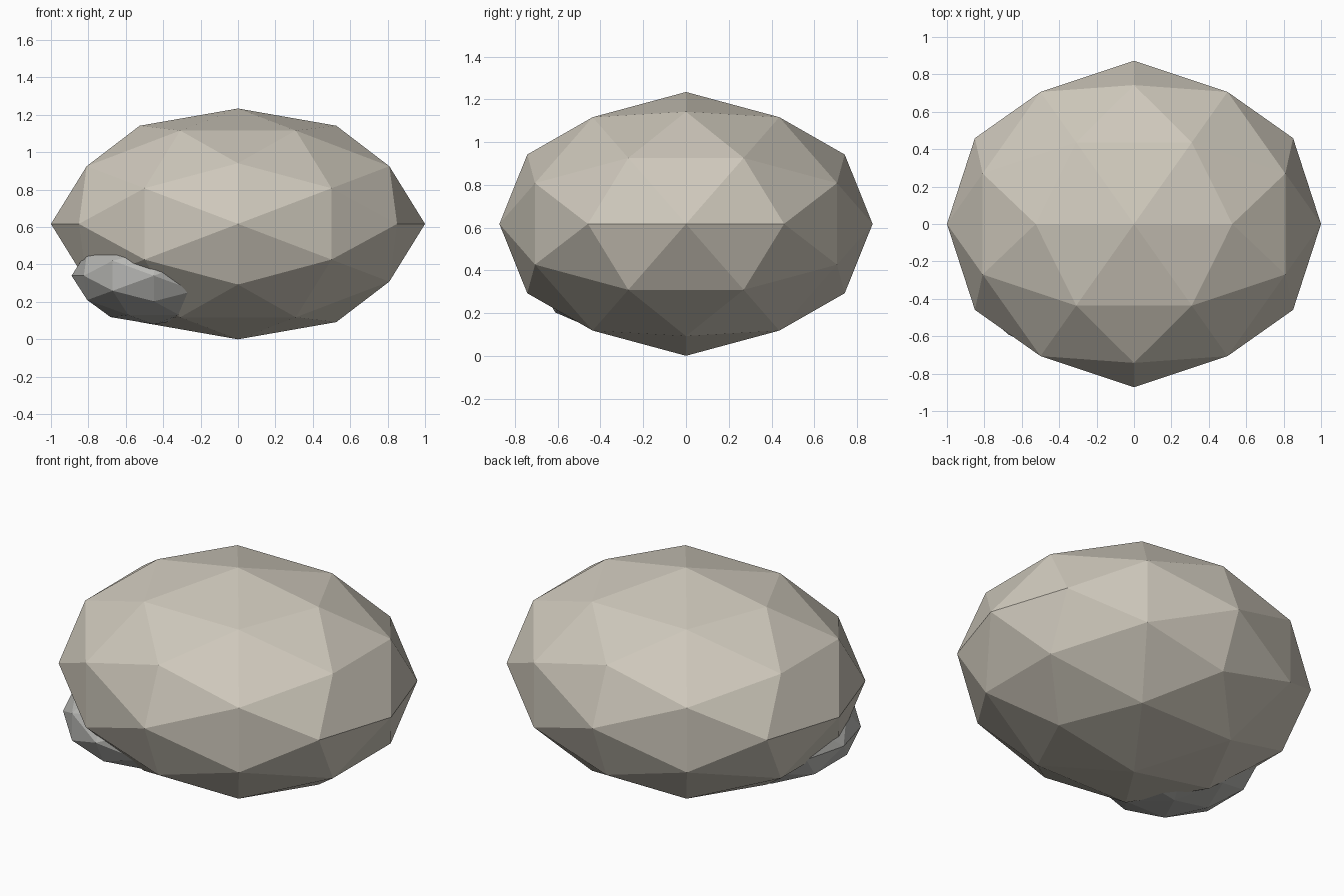
import bpy, bmesh
from mathutils import Vector

if "Cube" in bpy.data.objects:
    bpy.data.objects.remove(bpy.data.objects["Cube"])

PHI = (1 + 5 ** 0.5) / 2


def boulder(name, centre, radii, colour):
    # icosahedron aligned to the axes, each edge split once and pushed to the sphere
    base = []
    for a in (-1, 1):
        for b in (-PHI, PHI):
            base += [Vector((a, 0, b)), Vector((b, a, 0)), Vector((0, b, a))]
    points = [p.normalized() for p in base]
    for i, p in enumerate(base):
        for q in base[i + 1:]:
            if (p - q).length < 2.1:
                points.append((p + q).normalized())
    bm = bmesh.new()
    for p in points:
        bm.verts.new(p)
    bmesh.ops.convex_hull(bm, input=bm.verts[:])
    # stretch into an ellipsoid and place it
    bmesh.ops.scale(bm, vec=radii, verts=bm.verts[:])
    bmesh.ops.translate(bm, vec=centre, verts=bm.verts[:])
    bmesh.ops.recalc_face_normals(bm, faces=bm.faces[:])
    mesh = bpy.data.meshes.new(name)
    bm.to_mesh(mesh)
    bm.free()
    mat = bpy.data.materials.new(name + "_stone")
    mat.diffuse_color = colour
    mat.use_nodes = True
    mat.node_tree.nodes["Principled BSDF"].inputs["Base Color"].default_value = mat.diffuse_color
    mesh.materials.append(mat)
    obj = bpy.data.objects.new(name, mesh)
    bpy.context.collection.objects.link(obj)
    return obj


# large boulder, with a smaller stone half buried in its lower front left
boulder("main_boulder", (0, 0, 0.617), (1.0, 0.873, 0.617), (0.62, 0.58, 0.50, 1))
boulder("side_stone", (-0.45, -0.20, 0.34), (0.44, 0.485, 0.26), (0.48, 0.48, 0.46, 1))
